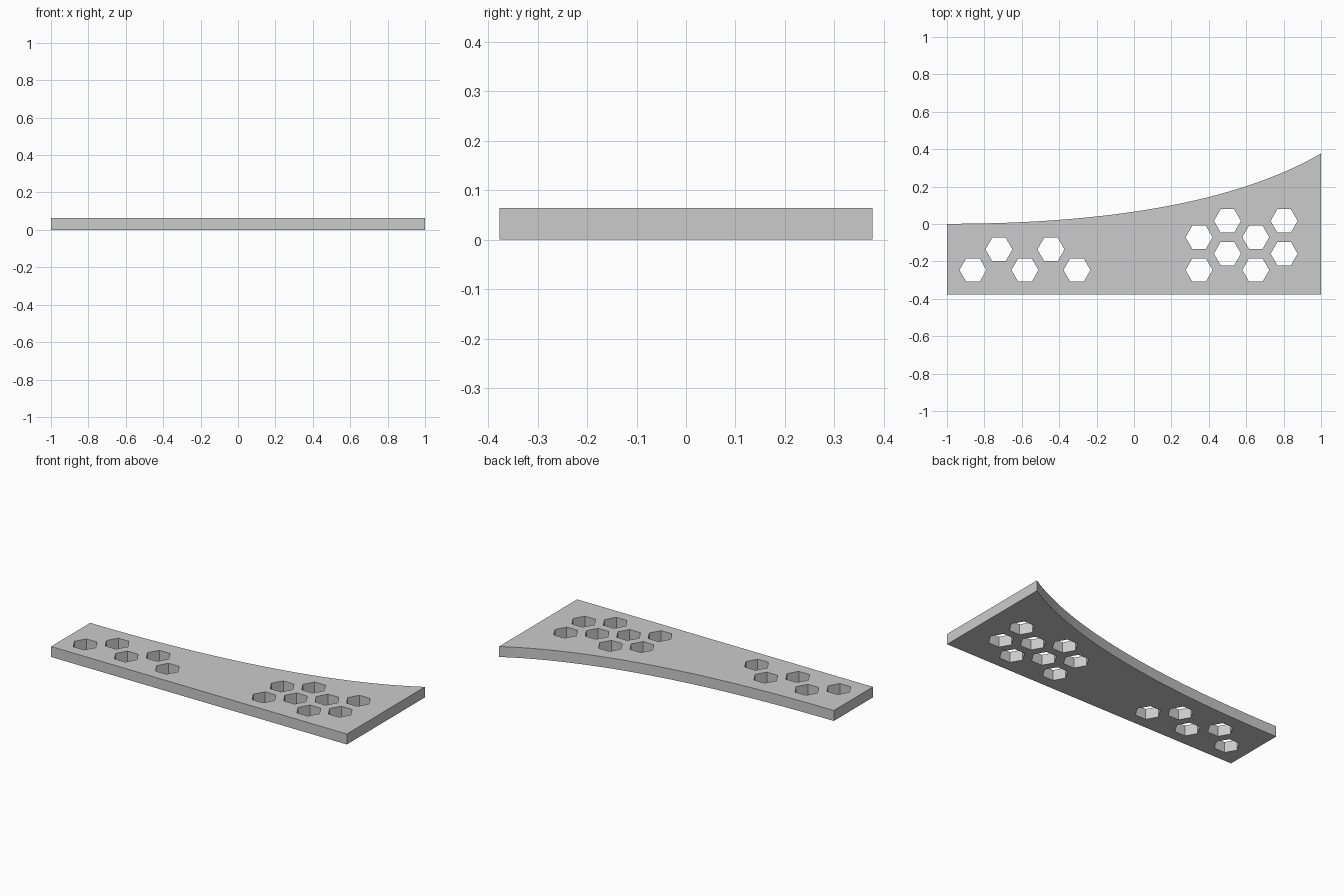
import bpy, bmesh, math

if "Cube" in bpy.data.objects:
    bpy.data.objects.remove(bpy.data.objects["Cube"])

THICK = 0.064
HALF_W = 0.377
HEX_R = 0.0722

grey = bpy.data.materials.new("light grey")
grey.diffuse_color = (0.6, 0.6, 0.6, 1)
grey.use_nodes = True
grey.node_tree.nodes["Principled BSDF"].inputs["Base Color"].default_value = grey.diffuse_color

# Outline: straight front and ends, sweeping concave back edge
outline = [(-1, -HALF_W), (1, -HALF_W)]
STEPS = 40
for i in range(STEPS + 1):
    t = 1 - i / STEPS
    x = -(1 - t) ** 2 + 2 * t * (1 - t) * 0.35 + t * t
    outline.append((x, 0.001 + (HALF_W - 0.001) * t * t))

# Hexagonal holes: zigzag row at the narrow end, staggered columns at the wide end
centres = [(-0.861 + 0.139 * i, -0.246 if i % 2 == 0 else -0.136) for i in range(5)]
for col in range(4):
    for row in range(2):
        centres.append((0.348 + 0.1515 * col, -0.246 + 0.175 * row + 0.0875 * (col % 2)))


def hexagon(cx, cy):
    return [(cx + HEX_R * math.cos(k * math.pi / 3),
             cy + HEX_R * math.sin(k * math.pi / 3)) for k in range(6)]


# Filled, extruded profile with the holes as inner loops
curve = bpy.data.curves.new("plate_profile", 'CURVE')
curve.dimensions = '2D'
curve.fill_mode = 'BOTH'
curve.extrude = THICK / 2
for loop in [outline] + [hexagon(*c) for c in centres]:
    spline = curve.splines.new('POLY')
    spline.points.add(len(loop) - 1)
    for p, (x, y) in zip(spline.points, loop):
        p.co = (x, y, 0, 1)
    spline.use_cyclic_u = True

plate = bpy.data.objects.new("perforated_plate", curve)
bpy.context.collection.objects.link(plate)
bpy.context.view_layer.objects.active = plate
plate.select_set(True)
bpy.ops.object.convert(target='MESH')
plate = bpy.context.object
plate.name = "perforated_plate"

# Weld into one solid standing on the ground
bm = bmesh.new()
bm.from_mesh(plate.data)
bmesh.ops.remove_doubles(bm, verts=bm.verts, dist=1e-5)
bmesh.ops.translate(bm, verts=bm.verts, vec=(0, 0, THICK / 2))
bmesh.ops.recalc_face_normals(bm, faces=bm.faces)
bm.to_mesh(plate.data)
bm.free()

plate.data.materials.clear()
plate.data.materials.append(grey)
bpy.ops.object.shade_smooth_by_angle(angle=math.radians(30))
